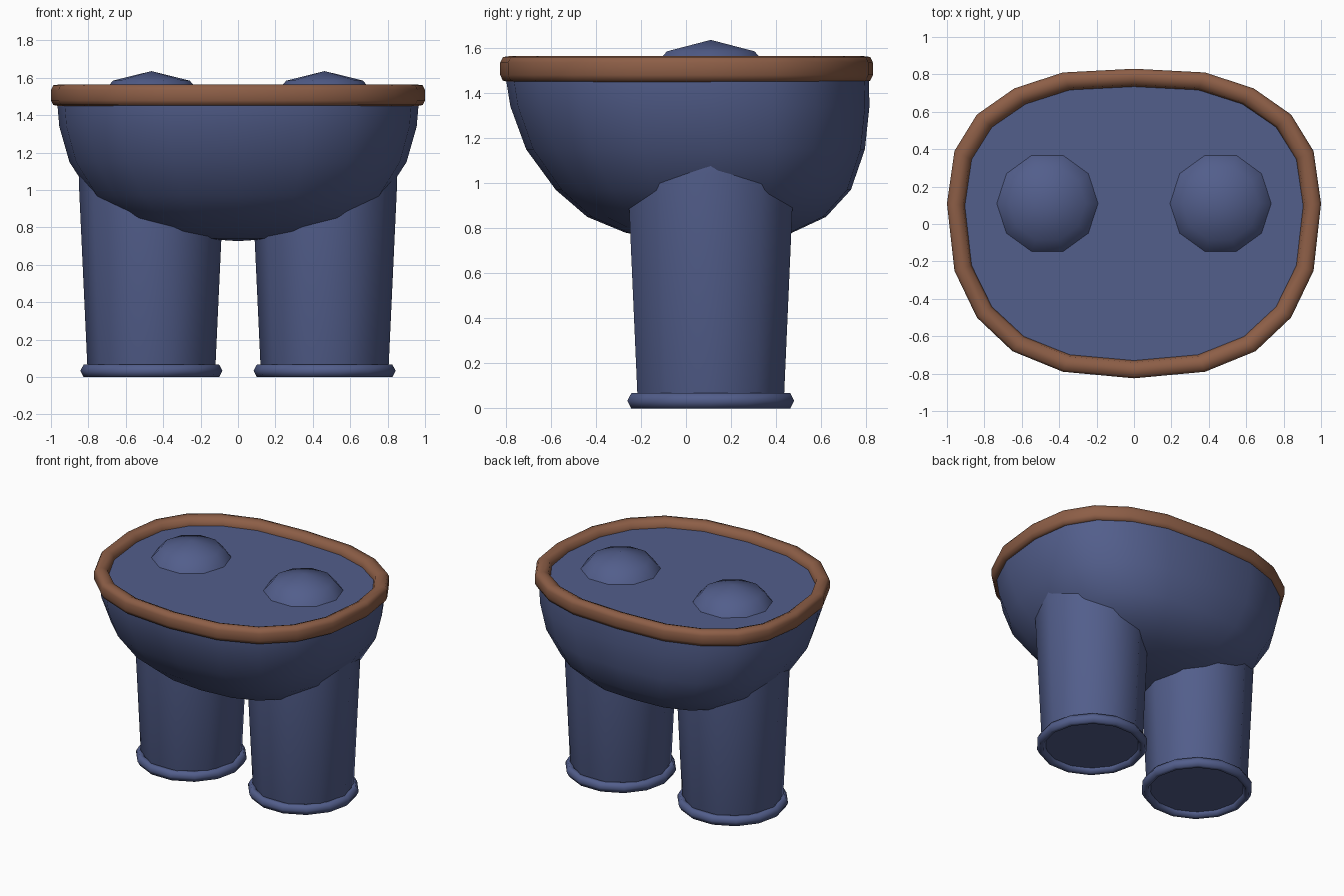
import bpy, bmesh, math

if "Cube" in bpy.data.objects:
    bpy.data.objects.remove(bpy.data.objects["Cube"])


def material(name, rgb):
    m = bpy.data.materials.new(name)
    m.diffuse_color = (*rgb, 1)
    m.use_nodes = True
    m.node_tree.nodes["Principled BSDF"].inputs["Base Color"].default_value = m.diffuse_color
    return m


BLUE = material("denim blue", (0.085, 0.112, 0.26))
BROWN = material("leather brown", (0.265, 0.112, 0.062))


def loft(name, rings, mat, closed=False):
    """Skin a list of vertex rings; a ring of one point is a pole."""
    bm = bmesh.new()
    rows = [[bm.verts.new(p) for p in ring] for ring in rings]
    pairs = list(zip(rows, rows[1:]))
    if closed:
        pairs.append((rows[-1], rows[0]))
    for a, b in pairs:
        n = max(len(a), len(b))
        for i in range(n):
            j = (i + 1) % n
            if len(a) == 1:
                bm.faces.new((a[0], b[j], b[i]))
            elif len(b) == 1:
                bm.faces.new((a[i], a[j], b[0]))
            else:
                bm.faces.new((a[i], a[j], b[j], b[i]))
    if not closed:
        for row in (rows[0], rows[-1]):
            if len(row) > 2:
                bm.faces.new(row)
    bmesh.ops.recalc_face_normals(bm, faces=bm.faces)
    mesh = bpy.data.meshes.new(name)
    bm.to_mesh(mesh)
    bm.free()
    mesh.materials.append(mat)
    ob = bpy.data.objects.new(name, mesh)
    bpy.context.collection.objects.link(ob)
    bpy.ops.object.select_all(action='DESELECT')
    ob.select_set(True)
    bpy.context.view_layer.objects.active = ob
    bpy.ops.object.shade_smooth_by_angle(angle=math.radians(65))
    return ob


def circle(cx, cy, r, z, n):
    if r == 0:
        return [(cx, cy, z)]
    return [(cx + r * math.cos(2 * math.pi * i / n),
             cy + r * math.sin(2 * math.pi * i / n), z) for i in range(n)]


# Waist outline, right half from back to front, mirrored to the left
half = [(0, .83), (.38, .81), (.64, .725), (.84, .585), (.96, .39), (1, .11),
        (.96, -.25), (.84, -.5), (.65, -.68), (.38, -.79), (0, -.825)]
outline = half + [(-x, y) for x, y in half[-2:0:-1]]


# Waistband: bevelled section swept round the outline
def band_ring(inset, z):
    return [(x * (1 - inset), y * (1 - inset / .83), z) for x, y in outline]


section = [(0, 1.48), (0, 1.535), (.012, 1.56), (.05, 1.565),
           (.085, 1.55), (.097, 1.505), (.085, 1.46), (.035, 1.45), (.012, 1.455)]
loft("waistband", [band_ring(i, z) for i, z in section], BROWN, closed=True)


# Seat bowl: outline shrinking towards a pole, with a flat closed top
def bowl_ring(z, c, hy):
    s = hy / .805
    ring = []
    for x, y in outline:
        yn = y / .8275
        yn -= .13 * (1 - s) * (1 - yn * yn)
        ring.append((x * .965 * s, c + hy * yn, z))
    return ring


bowl = [(1.51, .003, .805), (1.45, .005, .805), (1.34, .015, .797),
        (1.15, .04, .752), (.97, .075, .655), (.85, .09, .53),
        (.78, .10, .37), (.742, .107, .19)]
loft("seat_bowl", [bowl_ring(*b) for b in bowl] + [[(0, .11, .727)]], BLUE)

# Legs with domed tops and rolled cuffs
leg_profile = [(.33, .03), (.343, .07), (.388, 1.04), (.385, 1.3),
               (.275, 1.505), (.205, 1.585), (0, 1.636)]
for side, x in (("left", -.463), ("right", .463)):
    loft(side + "_leg", [circle(x, .11, r, z, 10) for r, z in leg_profile], BLUE)
    cuff = [(.38, .034), (.362, .067), (.335, .067),
            (.317, .034), (.335, 0), (.362, 0)]
    loft(side + "_cuff", [circle(x, .11, r, z, 14) for r, z in cuff], BLUE, closed=True)
